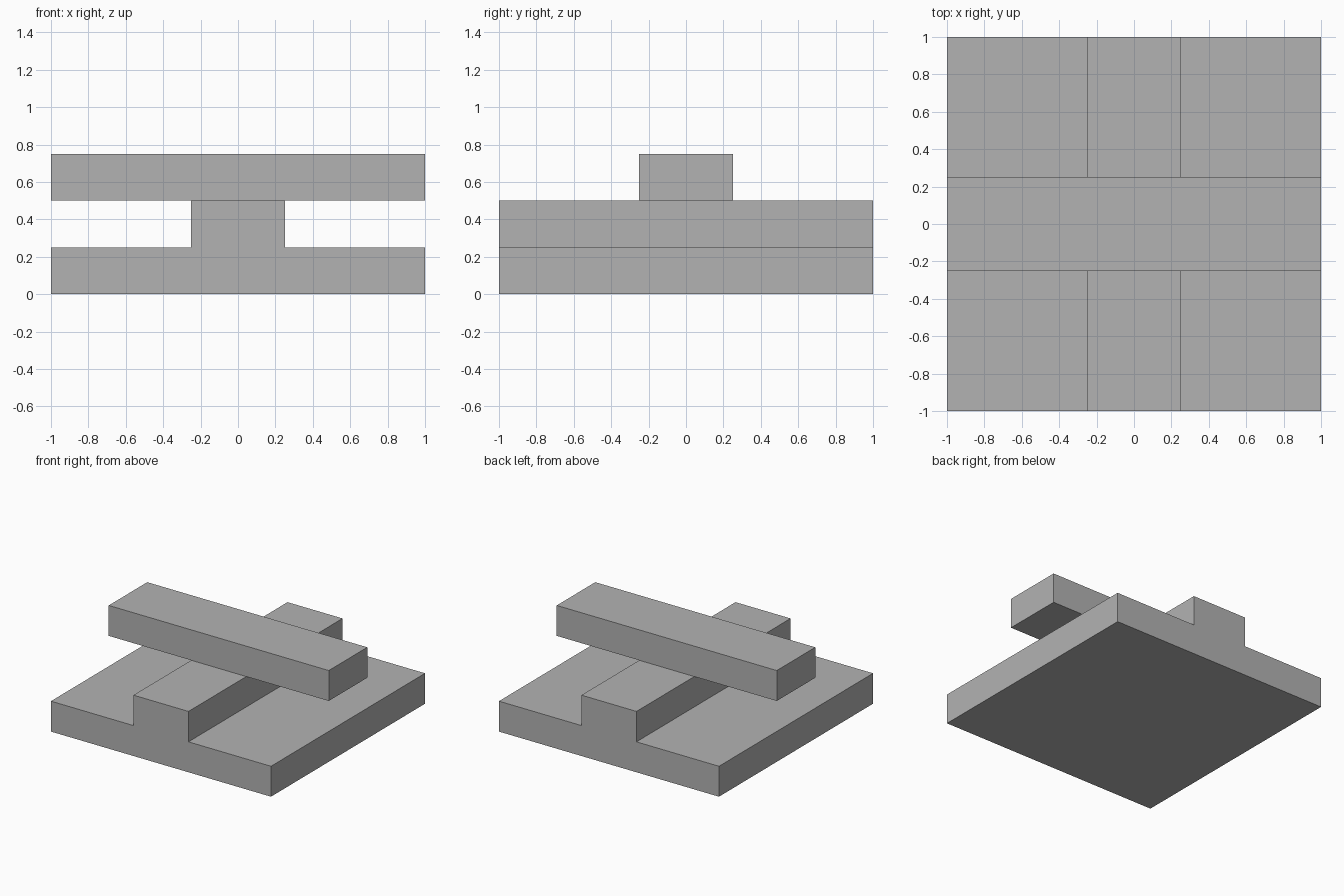
import bpy
import bmesh

cube = bpy.data.objects.get("Cube")
if cube:
    bpy.data.objects.remove(cube, do_unlink=True)

GREY = (0.45, 0.45, 0.45, 1.0)
grey = bpy.data.materials.new("plain_grey")
grey.use_nodes = True
grey.diffuse_color = GREY
grey.node_tree.nodes["Principled BSDF"].inputs["Base Color"].default_value = GREY


def extrude_profile(name, profile, half_depth):
    """Extrude an x-z outline along y, centred on y = 0."""
    bm = bmesh.new()
    face = bm.faces.new([bm.verts.new((x, -half_depth, z)) for x, z in profile])
    result = bmesh.ops.extrude_face_region(bm, geom=[face])
    moved = [v for v in result["geom"] if isinstance(v, bmesh.types.BMVert)]
    bmesh.ops.translate(bm, verts=moved, vec=(0, 2 * half_depth, 0))
    bmesh.ops.recalc_face_normals(bm, faces=bm.faces)
    mesh = bpy.data.meshes.new(name)
    bm.to_mesh(mesh)
    bm.free()
    mesh.materials.append(grey)
    obj = bpy.data.objects.new(name, mesh)
    bpy.context.collection.objects.link(obj)
    return obj


# Square base plate with a raised rail running front to back
right_half = [(1, 0), (1, 0.25), (0.25, 0.25), (0.25, 0.5)]
left_half = [(-x, z) for x, z in reversed(right_half)]
extrude_profile("base_with_rail", right_half + left_half, 1)

# Beam lying across the rail
extrude_profile("cross_beam", [(-1, 0.5), (1, 0.5), (1, 0.75), (-1, 0.75)], 0.25)
